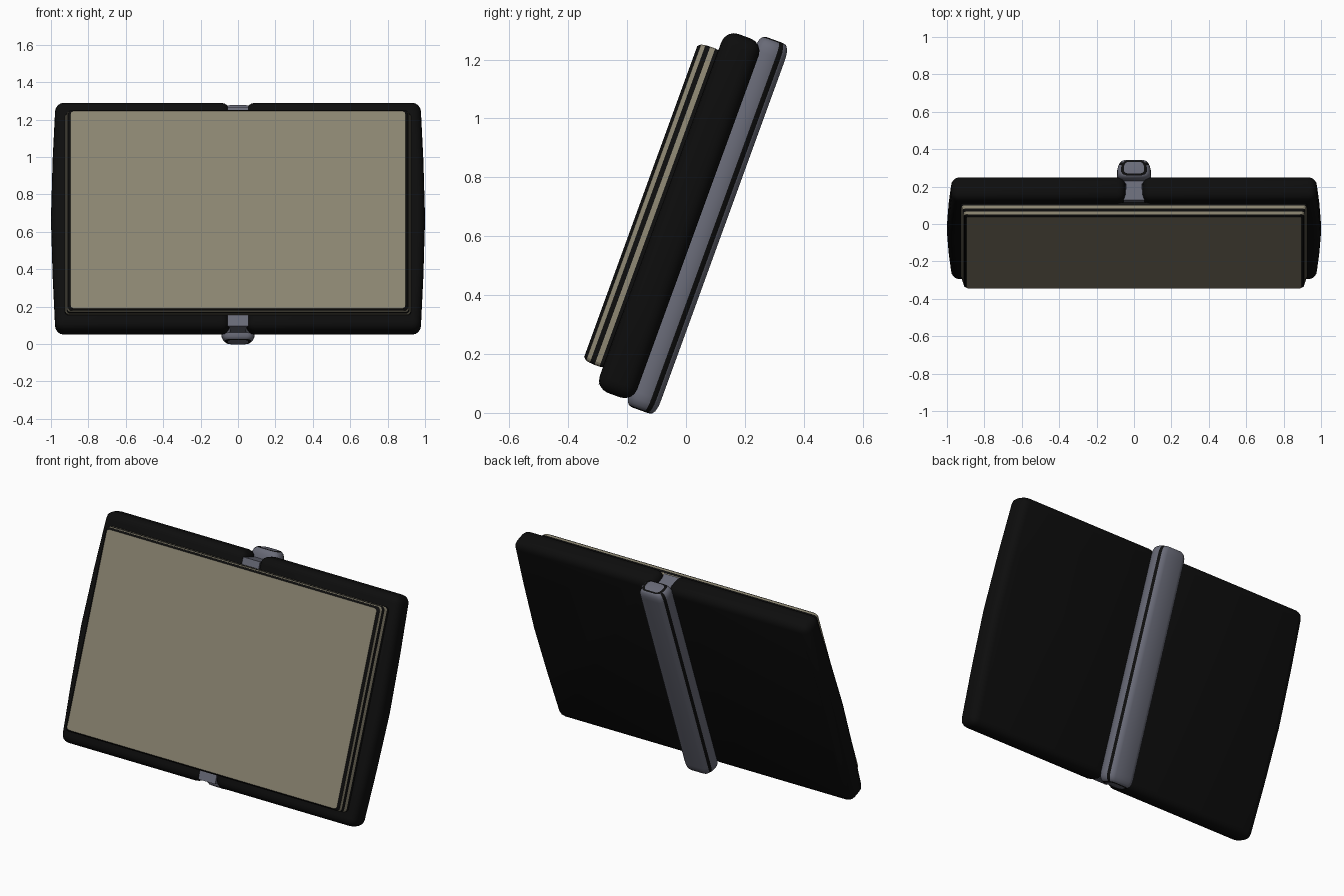
import bpy
import bmesh
from math import radians, sin, cos, pi

cube = bpy.data.objects.get("Cube")
if cube:
    bpy.data.objects.remove(cube, do_unlink=True)

TILT = radians(-20)


def material(name, rgb):
    m = bpy.data.materials.new(name)
    m.use_nodes = True
    m.diffuse_color = (*rgb, 1)
    m.node_tree.nodes["Principled BSDF"].inputs["Base Color"].default_value = (*rgb, 1)
    return m


BLACK = material("matte_black", (0.004, 0.004, 0.004))
BEIGE = material("warm_beige", (0.26, 0.235, 0.165))
GREY = material("blue_grey", (0.14, 0.145, 0.185))


def finish(name, bm, mats, bevel=0, angle=35):
    """Turn a bmesh into a leaning object with smooth shading."""
    bmesh.ops.recalc_face_normals(bm, faces=bm.faces)
    mesh = bpy.data.meshes.new(name)
    bm.to_mesh(mesh)
    bm.free()
    for m in mats:
        mesh.materials.append(m)
    obj = bpy.data.objects.new(name, mesh)
    bpy.context.collection.objects.link(obj)
    obj.rotation_euler.x = TILT
    bpy.ops.object.select_all(action="DESELECT")
    obj.select_set(True)
    bpy.context.view_layer.objects.active = obj
    if bevel:
        mod = obj.modifiers.new("rounded_edges", "BEVEL")
        mod.width = bevel
        mod.segments = 4
        mod.limit_method = "ANGLE"
        mod.angle_limit = radians(30)
        bpy.ops.object.modifier_apply(modifier=mod.name)
    bpy.ops.object.shade_smooth_by_angle(angle=radians(angle))
    return obj


def loft(name, rings, mats, rule, angle=35):
    """Skin rings of points; rule(band, segment) picks the material, -1 is the first cap."""
    bm = bmesh.new()
    loops = [[bm.verts.new(p) for p in ring] for ring in rings]
    n = len(loops[0])
    for b in range(len(loops) - 1):
        for s in range(n):
            t = (s + 1) % n
            f = bm.faces.new((loops[b][s], loops[b][t], loops[b + 1][t], loops[b + 1][s]))
            f.material_index = rule(b, s)
    bm.faces.new(loops[0]).material_index = rule(-1, 0)
    bm.faces.new(loops[-1]).material_index = rule(len(loops) - 1, 0)
    return finish(name, bm, mats, angle=angle)


def rounded_rect(w, bottom, top, r, steps=4):
    pts = []
    corners = [(w - r, top - r), (r - w, top - r), (r - w, bottom + r), (w - r, bottom + r)]
    for q, (x, z) in enumerate(corners):
        for i in range(steps + 1):
            a = (q + i / steps) * pi / 2
            pts.append((x + r * cos(a), z + r * sin(a)))
    return pts


# Two dark shell halves with slightly bowed outer sides
outline = [(0.045, -0.027), (0.976, -0.027), (0.991, 0.3), (1.0, 0.62),
           (0.991, 0.95), (0.976, 1.27), (0.045, 1.27)]
for side, name in ((1, "left_shell"), (-1, "right_shell")):
    bm = bmesh.new()
    face = bm.faces.new([bm.verts.new((side * x, -0.318, z)) for x, z in outline])
    ext = bmesh.ops.extrude_face_region(bm, geom=[face])
    for v in ext["geom"]:
        if isinstance(v, bmesh.types.BMVert):
            v.co.y = -0.183
    finish(name, bm, [BLACK], bevel=0.045)

# Layered front panel: depth, half width, end inset for each step
steps = [(-0.390, 0.895, 0.013), (-0.380, 0.908, 0.004), (-0.365, 0.912, 0.001),
         (-0.348, 0.918, 0.0), (-0.330, 0.922, 0.0), (-0.312, 0.928, 0.003)]
rings = [[(x, y, z) for x, z in rounded_rect(w, 0.047 + e, 1.197 - e, 0.02)]
         for y, w, e in steps]
loft("front_panel", rings, [BLACK, BEIGE], lambda b, s: 1 if b in (-1, 1, 3) else 0, 20)

# Grey neck filling the gap between the shells
half = [(0.056, -0.312), (0.045, -0.28), (0.043, -0.22), (0.06, -0.2), (0.085, -0.17)]
section = half + [(-x, y) for x, y in reversed(half)]
loft("spine_neck", [[(x, y, z) for x, y in section] for z in (-0.01, 1.235)],
     [GREY], lambda b, s: 0)

# Rounded spine with dark side stripes and dark rings on both end caps
half = [(0.055, -0.205), (0.078, -0.197), (0.09, -0.18), (0.09, -0.145), (0.086, -0.127),
        (0.078, -0.110), (0.066, -0.099), (0.05, -0.094)]
section = half + [(-x, y) for x, y in reversed(half)]
MID = -0.15
ends = [(-0.045, 0.5), (-0.044, 0.6), (-0.041, 0.76), (-0.03, 0.9), (-0.012, 0.98), (0.01, 1.0)]
levels = ends + [(1.248 - z, s) for z, s in reversed(ends)]
rings = [[(x * s, MID + (y - MID) * s, z) for x, y in section] for z, s in levels]
last = len(levels) - 2
stripe = (4, len(section) - 6)


def spine_colour(b, s):
    if b in (1, last - 1):
        return 1
    return 1 if s in stripe and 1 < b < last - 1 else 0


loft("spine", rings, [GREY, BLACK], spine_colour, 40)
